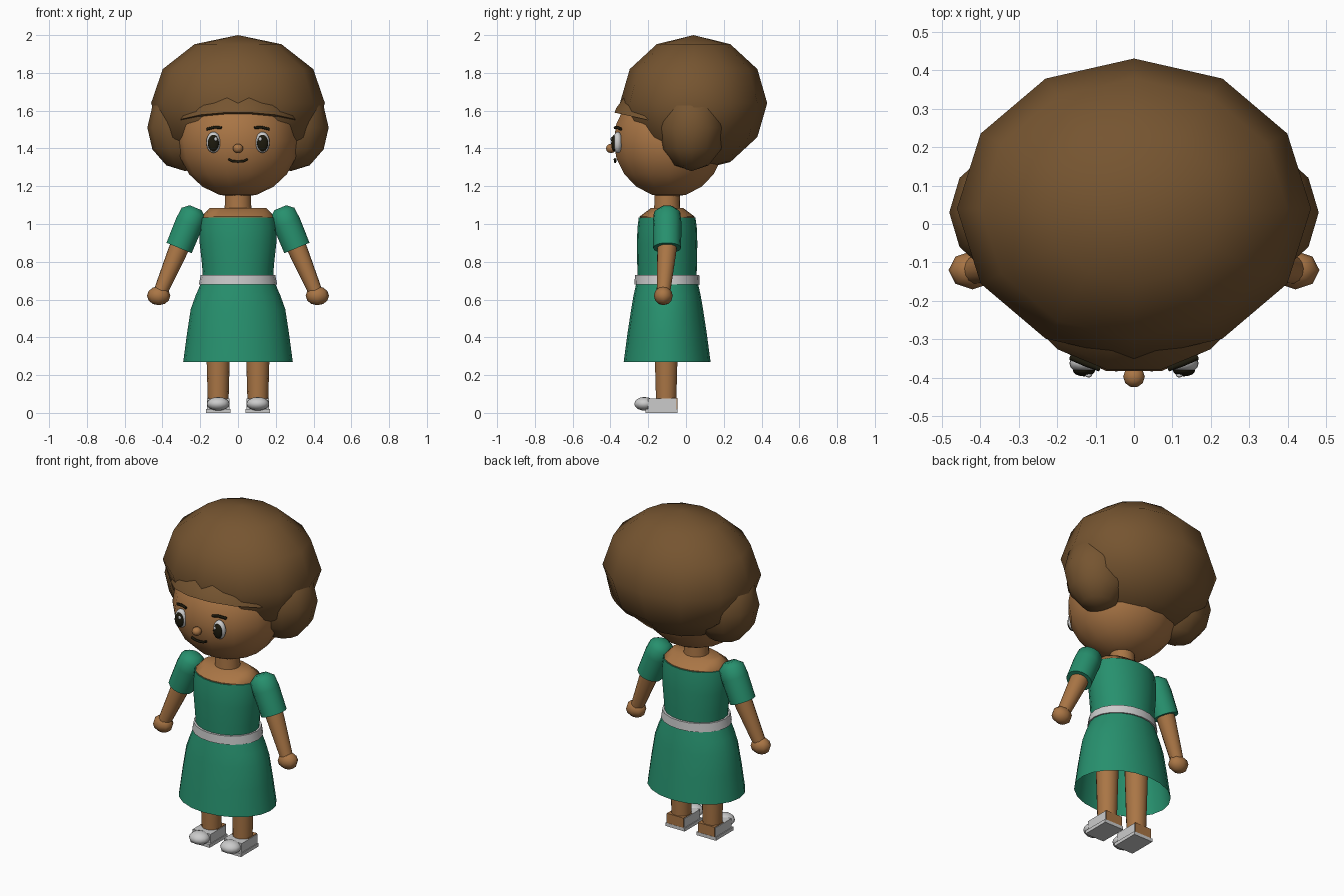
import bpy, bmesh, math
from mathutils import Matrix, Vector

cube = bpy.data.objects.get("Cube")
if cube:
    bpy.data.objects.remove(cube, do_unlink=True)


def material(name, rgb):
    m = bpy.data.materials.new(name)
    m.use_nodes = True
    col = (*rgb, 1)
    m.diffuse_color = col
    bsdf = next(n for n in m.node_tree.nodes if n.type == 'BSDF_PRINCIPLED')
    bsdf.inputs["Base Color"].default_value = col
    return m


SKIN = material("warm skin", (0.40, 0.18, 0.06))
HAIR = material("brown hair", (0.18, 0.09, 0.03))
GREEN = material("green cloth", (0.02, 0.28, 0.155))
WHITE = material("soft white", (0.6, 0.6, 0.6))
DARK = material("near black", (0.012, 0.01, 0.004))


def finish(name, bm, mat, angle=50):
    bmesh.ops.recalc_face_normals(bm, faces=bm.faces)
    mesh = bpy.data.meshes.new(name)
    bm.to_mesh(mesh)
    bm.free()
    ob = bpy.data.objects.new(name, mesh)
    bpy.context.collection.objects.link(ob)
    mesh.materials.append(mat)
    bpy.ops.object.select_all(action='DESELECT')
    ob.select_set(True)
    bpy.context.view_layer.objects.active = ob
    bpy.ops.object.shade_smooth_by_angle(angle=math.radians(angle))
    return ob


def ball_mesh(center, radii, segs, rings):
    bm = bmesh.new()
    bmesh.ops.create_uvsphere(bm, u_segments=segs, v_segments=rings, radius=1)
    # quarter turn puts a vertex on each side of the model
    bm.transform(Matrix.Translation(center) @ Matrix.Diagonal((*radii, 1))
                 @ Matrix.Rotation(math.pi / 2, 4, 'Z'))
    return bm


def ball(name, center, radii, mat, segs=12, rings=6):
    return finish(name, ball_mesh(center, radii, segs, rings), mat, 70)


def loft(name, rings, mat, matrix=Matrix(), segs=20, caps=True):
    """Stack of ellipses (z, rx, ry) joined by quads."""
    bm = bmesh.new()
    loops = []
    for z, rx, ry in rings:
        angles = [2 * math.pi * i / segs for i in range(segs)]
        loops.append([bm.verts.new((rx * math.cos(a), ry * math.sin(a), z)) for a in angles])
    for low, high in zip(loops, loops[1:]):
        for i in range(segs):
            j = (i + 1) % segs
            bm.faces.new((low[i], low[j], high[j], high[i]))
    if caps:
        bm.faces.new(loops[0])
        bm.faces.new(loops[-1])
    bm.transform(matrix)
    return finish(name, bm, mat)


def limb(name, start, end, profile, mat, segs=14):
    """Loft along a line; profile is (fraction, radius)."""
    a, b = Vector(start), Vector(end)
    axis = b - a
    m = Matrix.Translation(a) @ axis.to_track_quat('Z', 'Y').to_matrix().to_4x4()
    return loft(name, [(t * axis.length, r, r) for t, r in profile], mat, m, segs)


def box(name, low, high, mat):
    bm = bmesh.new()
    bmesh.ops.create_cube(bm, size=1)
    lo, hi = Vector(low), Vector(high)
    bm.transform(Matrix.Translation((lo + hi) / 2) @ Matrix.Diagonal((*(hi - lo), 1)))
    return finish(name, bm, mat, 30)


def face_y(x, z):
    return -0.09 - 0.3 * math.sqrt(1 - (x / 0.32) ** 2 - ((z - 1.44) / 0.3) ** 2)


def face_line(name, points, radius):
    """Thin painted line lying on the face."""
    cu = bpy.data.curves.new(name, 'CURVE')
    cu.dimensions = '3D'
    cu.bevel_depth = radius
    cu.bevel_resolution = 1
    cu.use_fill_caps = True
    spline = cu.splines.new('POLY')
    spline.points.add(len(points) - 1)
    for p, (x, z) in zip(spline.points, points):
        p.co = (x, face_y(x, z) - 0.006, z, 1)
    ob = bpy.data.objects.new(name, cu)
    bpy.context.collection.objects.link(ob)
    cu.materials.append(DARK)


# Head and hair
ball("head", (0, -0.09, 1.44), (0.32, 0.30, 0.30), SKIN, 14, 10)
ball("hair_main", (0, 0.04, 1.64), (0.46, 0.39, 0.36), HAIR)
cap = ball_mesh((0, -0.09, 1.45), (0.35, 0.33, 0.33), 14, 12)
bmesh.ops.bisect_plane(cap, geom=cap.verts[:] + cap.edges[:] + cap.faces[:],
                       plane_co=(0, -0.38, 1.59), plane_no=(0, 0.22, 1), clear_inner=True)
edge = [e for e in cap.edges if e.is_boundary]
bmesh.ops.holes_fill(cap, edges=edge, sides=0)
finish("hair_fringe", cap, HAIR)

# Face
ball("nose", (0, -0.397, 1.40), (0.028, 0.028, 0.025), SKIN, 10, 6)
face_line("mouth", [(-0.05, 1.343), (-0.03, 1.333), (0, 1.33), (0.03, 1.333), (0.05, 1.343)], 0.007)

# Trunk and dress
TRUNK = Matrix.Translation((0, -0.1, 0))
loft("neck", [(1.03, 0.076, 0.072), (1.10, 0.07, 0.068), (1.22, 0.068, 0.066)], SKIN, TRUNK)
loft("shoulders", [(0.98, 0.19, 0.14), (1.04, 0.192, 0.145), (1.085, 0.15, 0.085)], SKIN, TRUNK)
loft("bodice", [(0.70, 0.185, 0.155), (0.78, 0.19, 0.158), (0.90, 0.203, 0.16),
                (0.98, 0.205, 0.157), (1.035, 0.198, 0.15)], GREEN, TRUNK)
loft("skirt", [(0.27, 0.29, 0.23), (0.42, 0.27, 0.21), (0.55, 0.25, 0.19),
               (0.62, 0.225, 0.178), (0.70, 0.19, 0.16)], GREEN, TRUNK, caps=False)
loft("belt", [(0.68, 0.207, 0.173), (0.73, 0.197, 0.17)], WHITE, TRUNK)

for side, s in (("left", 1), ("right", -1)):
    # Side puff of hair
    ball(side + "_hair_puff", (0.28 * s, 0.03, 1.51), (0.2, 0.18, 0.23), HAIR)

    # Eye
    ex = 0.13 * s
    ey = face_y(ex, 1.43)
    ball(side + "_eye_white", (ex, ey + 0.002, 1.432), (0.038, 0.026, 0.056), WHITE, 16, 10)
    ball(side + "_pupil", (ex, ey - 0.016, 1.428), (0.029, 0.016, 0.044), DARK, 16, 10)
    ball(side + "_eye_glint", (ex - 0.012 * s, ey - 0.03, 1.45), (0.009, 0.005, 0.011), WHITE, 8, 6)
    face_line(side + "_eyebrow", [(0.088 * s, 1.51), (0.125 * s, 1.512), (0.165 * s, 1.502)], 0.008)

    # Arm
    shoulder, cuff, wrist = (0.235 * s, -0.1, 1.06), (0.312 * s, -0.1, 0.873), (0.415 * s, -0.12, 0.63)
    limb(side + "_sleeve", shoulder, cuff,
         [(-0.14, 0.035), (0, 0.07), (0.3, 0.076), (1, 0.074)], GREEN)
    limb(side + "_arm", cuff, wrist, [(-0.2, 0.052), (0.1, 0.051), (1, 0.036)], SKIN)
    ball(side + "_hand", (0.42 * s, -0.12, 0.62), (0.062, 0.05, 0.05), SKIN, 8, 6)

    # Leg and shoe
    x = 0.105 * s
    limb(side + "_leg", (x, -0.105, 0.03), (x, -0.105, 0.45), [(0, 0.054), (1, 0.066)], SKIN)
    box(side + "_shoe_sole", (x - 0.065, -0.215, 0), (x + 0.065, -0.045, 0.02), WHITE)
    box(side + "_shoe_body", (x - 0.06, -0.2, 0.018), (x + 0.06, -0.05, 0.075), WHITE)
    box(side + "_heel", (x - 0.056, -0.13, 0.02), (x + 0.056, -0.046, 0.079), SKIN)
    ball(side + "_shoe_toe", (x, -0.22, 0.048), (0.06, 0.055, 0.036), WHITE, 14, 8)
